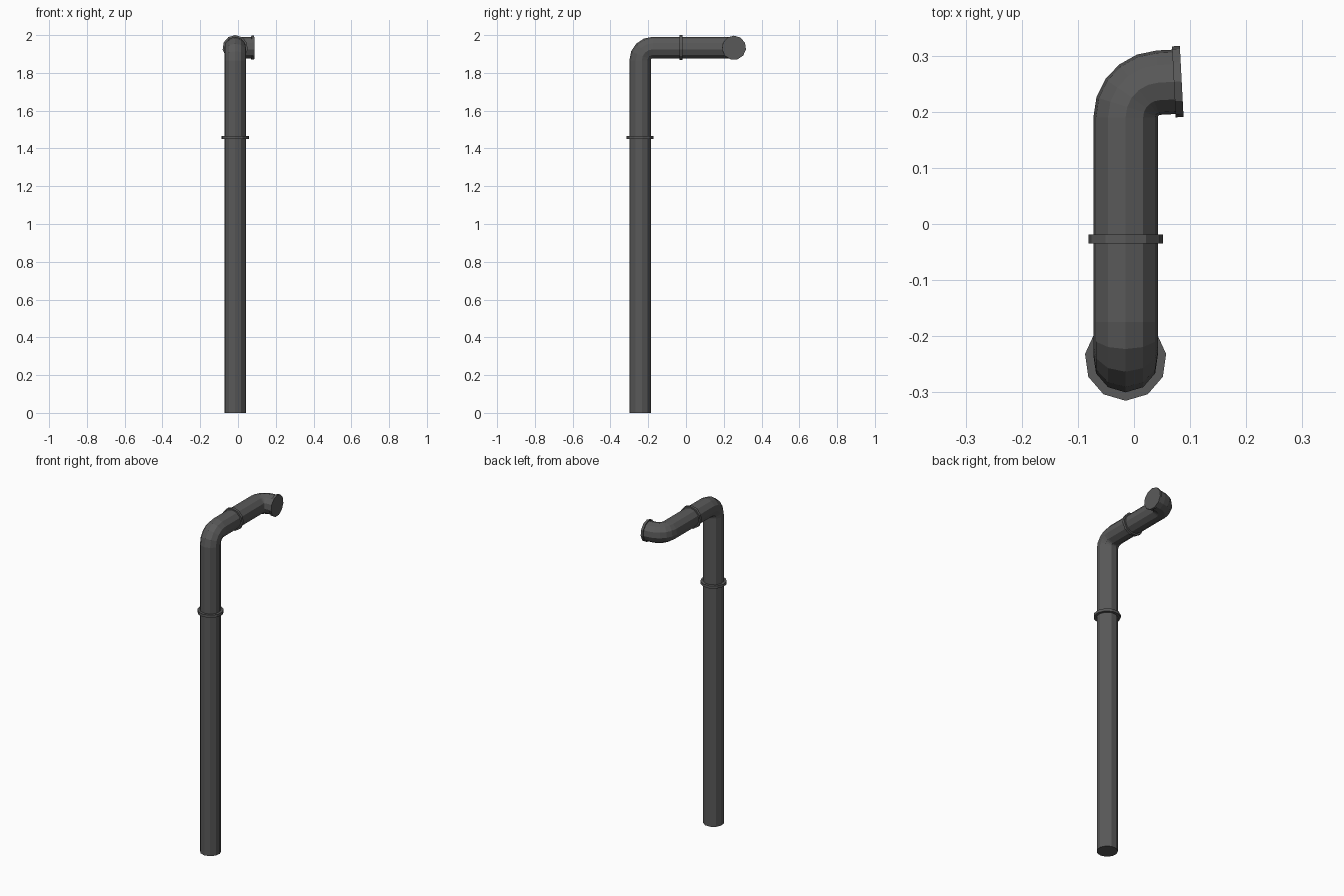
import bpy, bmesh
from math import sin, cos, radians, pi
from mathutils import Vector

if "Cube" in bpy.data.objects:
    bpy.data.objects.remove(bpy.data.objects["Cube"])

SIDES = 11
R = 0.058                      # pipe radius
X0, Y0, Z0 = -0.015, -0.242, 1.933   # riser axis and height of the horizontal run

mat = bpy.data.materials.new("dark grey metal")
mat.diffuse_color = (0.10, 0.10, 0.10, 1)
mat.use_nodes = True
mat.node_tree.nodes["Principled BSDF"].inputs["Base Color"].default_value = mat.diffuse_color


def sweep(name, stations):
    """Skin 11-sided rings; each station is (centre, tangent, up, radius)."""
    bm = bmesh.new()
    rings = []
    for p, t, n, r in stations:
        b = t.cross(n)
        rings.append([bm.verts.new(p + r * (n * cos(a) + b * sin(a)))
                      for a in (2 * pi * i / SIDES for i in range(SIDES))])
    for lo, hi in zip(rings, rings[1:]):
        for i in range(SIDES):
            j = (i + 1) % SIDES
            bm.faces.new((lo[i], lo[j], hi[j], hi[i]))
    bm.faces.new(rings[0])
    bm.faces.new(rings[-1])
    bmesh.ops.recalc_face_normals(bm, faces=bm.faces)
    mesh = bpy.data.meshes.new(name)
    bm.to_mesh(mesh)
    bm.free()
    mesh.materials.append(mat)
    ob = bpy.data.objects.new(name, mesh)
    bpy.context.collection.objects.link(ob)
    return ob


def collar(name, p, t, n, r, width=0.016):
    sweep(name, [(p - t * width / 2, t, n, r), (p + t * width / 2, t, n, r)])


UP, FRONT, BACK = Vector((0, 0, 1)), Vector((0, -1, 0)), Vector((0, 1, 0))

# vertical riser
path = [(Vector((X0, Y0, 0)), UP, FRONT, R)]

# upper elbow, turning from up to back
B1 = 0.067
for k in range(5):
    a = radians(90) * k / 4
    p = Vector((X0, Y0 + B1 * (1 - cos(a)), Z0 - B1 + B1 * sin(a)))
    path.append((p, Vector((0, sin(a), cos(a))), Vector((0, -cos(a), sin(a))), R))

# outlet elbow, turning from back to the right and stopping just short of square
B2, TURN, Y2 = 0.062, radians(87), 0.19
for k in range(6):
    a = TURN * k / 5
    p = Vector((X0 + B2 * (1 - cos(a)), Y2 + B2 * sin(a), Z0))
    t = Vector((sin(a), cos(a), 0))
    path.append((p, t, UP, R))

# short outlet stub
end = p + t * ((0.078 - p.x) / t.x)
path.append((end, t, UP, R))
sweep("pipe", path)

# collars
collar("riser_collar", Vector((X0, Y0, 1.458)), UP, FRONT, 0.073)
collar("run_collar", Vector((X0, -0.027, Z0)), BACK, UP, 0.067)
collar("outlet_collar", end, t, UP, 0.064, 0.014)
